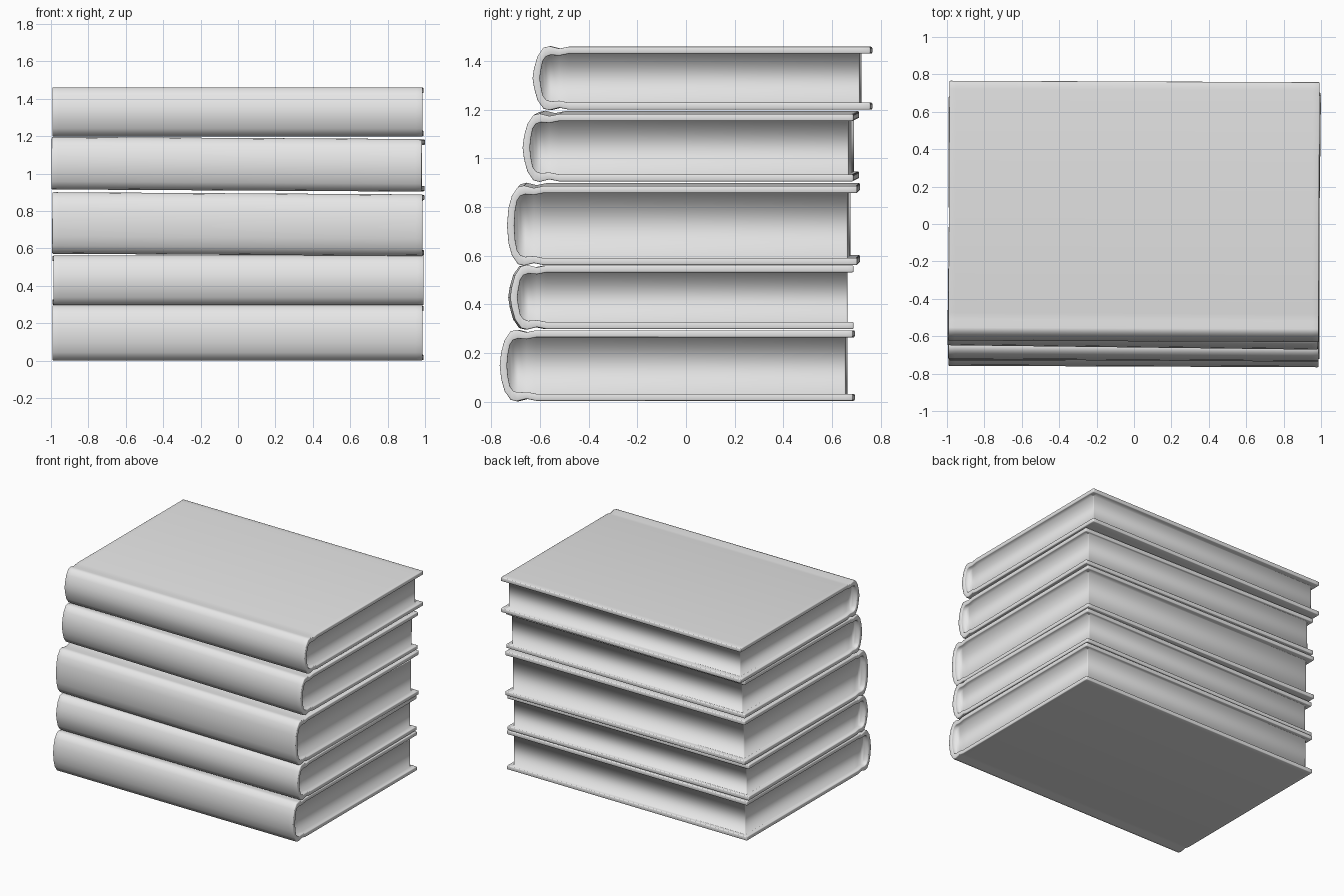
import bpy, bmesh, math
from mathutils import Matrix, Vector

if "Cube" in bpy.data.objects:
    bpy.data.objects.remove(bpy.data.objects["Cube"])

T = 0.029          # cover board thickness
W = 0.99           # half width of a cover
INSET = 0.035      # page ends sit this far inside the cover

grey = bpy.data.materials.new("light grey")
grey.diffuse_color = (0.8, 0.8, 0.8, 1)
grey.use_nodes = True
grey.node_tree.nodes["Principled BSDF"].inputs["Base Color"].default_value = grey.diffuse_color


def half_profile(h, length, pages):
    """Pairs of outer and inner cover points, from the lower fore edge to mid spine."""
    return [
        ((length, 0), (length, T)),
        ((pages, 0), (pages, T)),
        ((0.15, 0), (0.15, T)),
        ((0.11, 0.008), (0.11, T + 0.008)),
        ((0.07, -0.002), (0.075, T + 0.005)),
        ((0.045, 0.004), (0.055, T + 0.012)),
        ((0.02, 0.04), (0.042, 0.06)),
        ((0.006, 0.09), (0.034, 0.1)),
        ((0, h / 2), (0.03, h / 2)),
    ]


def make_book(name, z, h, y0, y1, page_y, yaw, tilt):
    length = y1 - y0
    prof = half_profile(h, length, page_y - y0)
    prof += [tuple((y, h - zz) for y, zz in pair) for pair in reversed(prof[:-1])]
    n = len(prof)
    xs = (-W, -W + INSET, W - INSET, W)

    bm = bmesh.new()
    outer, inner = [], []
    for o, i in prof:
        outer.append([bm.verts.new((x, o[0] - length / 2, o[1])) for x in xs])
        inner.append([bm.verts.new((x, i[0] - length / 2, i[1])) for x in xs])

    def quad(a, b, k):
        bm.faces.new((a[k], a[k + 1], b[k + 1], b[k]))

    for j in range(n - 1):
        for k in range(3):
            # outside of the cover
            quad(outer[j], outer[j + 1], k)
            # inside of the cover, only where the pages leave it visible
            if k != 1 or j in (0, n - 2):
                quad(inner[j], inner[j + 1], k)
        # cover rim at both ends
        for k in (0, 3):
            bm.faces.new((outer[j][k], outer[j + 1][k], inner[j + 1][k], inner[j][k]))
    for k in range(3):
        # fore-edge rims of both boards
        quad(outer[0], inner[0], k)
        quad(outer[-1], inner[-1], k)

    # page block: fore edge, then head and tail
    quad(inner[1], inner[n - 2], 1)
    mid = n // 2
    for k in (1, 2):
        for j in range(1, mid):
            a, b = inner[j][k], inner[n - 1 - j][k]
            if j + 1 == mid:
                bm.faces.new((a, inner[mid][k], b))
            else:
                bm.faces.new((a, inner[j + 1][k], inner[n - 2 - j][k], b))

    bmesh.ops.recalc_face_normals(bm, faces=bm.faces[:])
    # soften the outward board edges
    bm.normal_update()
    sharp = [e for e in bm.edges if e.is_manifold and e.calc_face_angle_signed() > 1.0]
    bmesh.ops.bevel(bm, geom=sharp, offset=0.005, segments=2, profile=0.5,
                    affect='EDGES', clamp_overlap=True)
    for f in bm.faces:
        f.smooth = True

    me = bpy.data.meshes.new(name)
    bm.to_mesh(me)
    bm.free()
    me.materials.append(grey)
    ob = bpy.data.objects.new(name, me)
    bpy.context.collection.objects.link(ob)
    ob.matrix_world = (Matrix.Translation(Vector((0, (y0 + y1) / 2, z)))
                       @ Matrix.Rotation(yaw, 4, 'Z') @ Matrix.Rotation(tilt, 4, 'Y'))
    return ob


# name, base height, thickness, spine y, cover y, page y, yaw, tilt
make_book("book_bottom", 0.003, 0.290, -0.762, 0.69, 0.66, -0.004, 0)
make_book("book_second", 0.298, 0.262, -0.727, 0.685, 0.66, 0.004, 0)
make_book("book_middle", 0.567, 0.325, -0.73, 0.71, 0.67, -0.006, 0.006)
make_book("book_fourth", 0.911, 0.277, -0.66, 0.70, 0.68, -0.012, 0.006)
make_book("book_top", 1.200, 0.259, -0.627, 0.762, 0.718, -0.004, 0)
